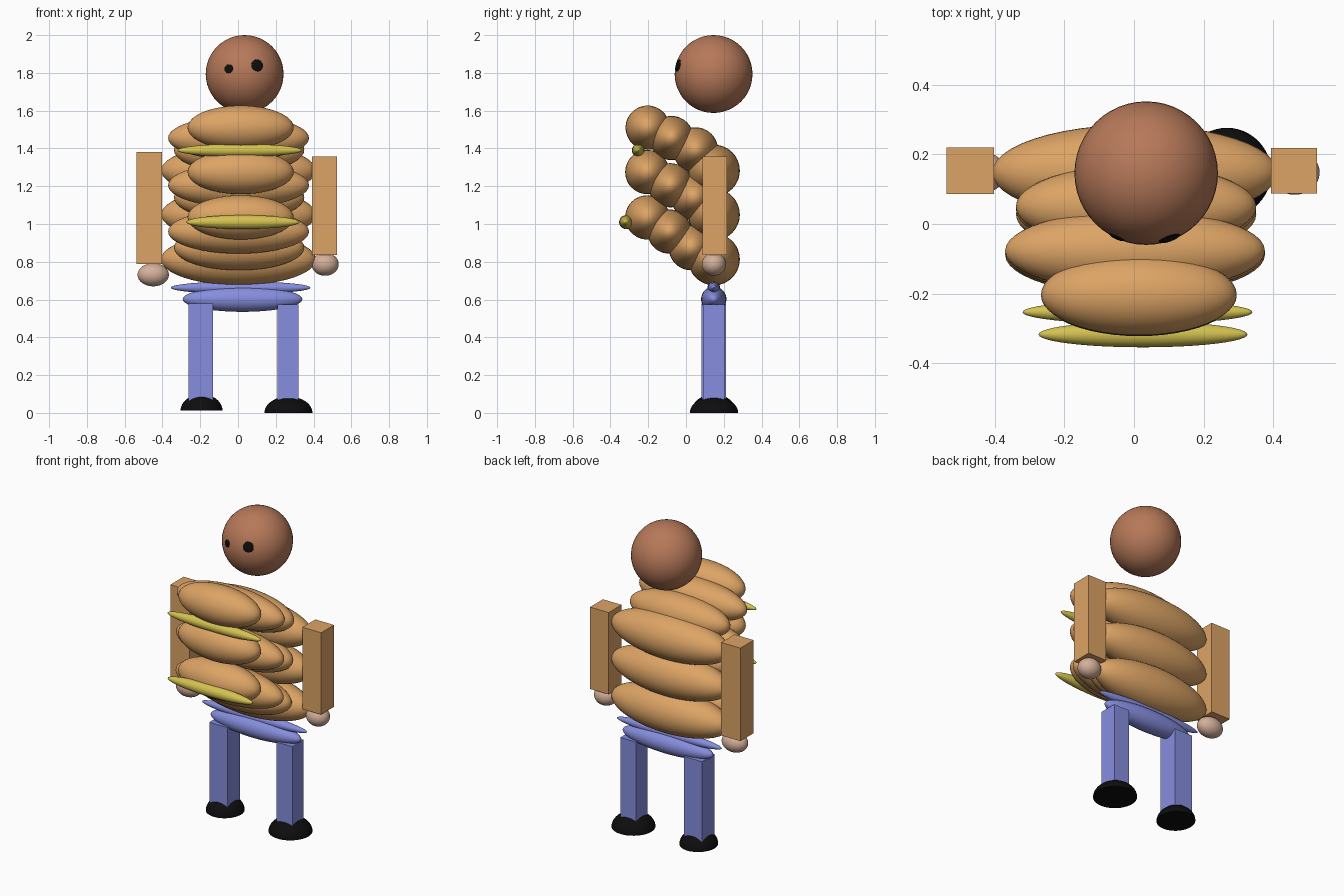
import bpy, bmesh, math
from mathutils import Vector, Matrix

if "Cube" in bpy.data.objects:
    bpy.data.objects.remove(bpy.data.objects["Cube"])


def material(name, rgb):
    m = bpy.data.materials.new(name)
    m.diffuse_color = (*rgb, 1.0)
    m.use_nodes = True
    m.node_tree.nodes["Principled BSDF"].inputs["Base Color"].default_value = m.diffuse_color
    return m


TAN = material("tan", (0.72, 0.37, 0.13))
BROWN = material("brown skin", (0.47, 0.19, 0.10))
PINK = material("pale pink", (0.66, 0.43, 0.32))
YELLOW = material("yellow", (0.66, 0.54, 0.08))
BLUE = material("periwinkle blue", (0.24, 0.27, 0.73))
BLACK = material("black", (0.004, 0.004, 0.004))


def finish(name, bm, mat, smooth=True):
    me = bpy.data.meshes.new(name)
    bm.to_mesh(me)
    bm.free()
    me.materials.append(mat)
    ob = bpy.data.objects.new(name, me)
    bpy.context.collection.objects.link(ob)
    if smooth:
        bpy.context.view_layer.objects.active = ob
        ob.select_set(True)
        bpy.ops.object.shade_smooth_by_angle(angle=math.radians(40))
        ob.select_set(False)
    return ob


def ellipsoid(name, center, radii, mat, rot=Matrix()):
    bm = bmesh.new()
    bmesh.ops.create_uvsphere(bm, u_segments=48, v_segments=24, radius=1)
    bm.transform(Matrix.Translation(center) @ rot @ Matrix.Diagonal((*radii, 1)))
    return finish(name, bm, mat)


def dome(name, center, radii, mat):
    # upper half of an ellipsoid with a flat closed base
    bm = bmesh.new()
    bmesh.ops.create_uvsphere(bm, u_segments=48, v_segments=24, radius=1)
    cut = bmesh.ops.bisect_plane(bm, geom=bm.verts[:] + bm.edges[:] + bm.faces[:],
                                 plane_co=(0, 0, 0), plane_no=(0, 0, 1), clear_inner=True)
    edges = [e for e in bm.edges if e.is_boundary]
    bmesh.ops.contextual_create(bm, geom=edges)
    bm.transform(Matrix.Translation(center) @ Matrix.Diagonal((*radii, 1)))
    bmesh.ops.recalc_face_normals(bm, faces=bm.faces[:])
    return finish(name, bm, mat)


def box(name, x, y, z, mat):
    lo, hi = Vector((x[0], y[0], z[0])), Vector((x[1], y[1], z[1]))
    bm = bmesh.new()
    bmesh.ops.create_cube(bm, size=1)
    bm.transform(Matrix.Translation((lo + hi) / 2) @ Matrix.Diagonal((*(hi - lo), 1)))
    return finish(name, bm, mat, smooth=False)


# head with two flush eyes
HEAD, R = Vector((0.035, 0.146, 1.794)), 0.206
ellipsoid("head", HEAD, (R, R, R), BROWN)
for name, x, z, r in (("left_eye", -0.05, 1.822, 0.024), ("right_eye", 0.102, 1.84, 0.032)):
    dx, dz = x - HEAD.x, z - HEAD.z
    n = Vector((dx, -math.sqrt(R * R - dx * dx - dz * dz), dz)).normalized()
    rot = n.to_track_quat('Z', 'Y').to_matrix().to_4x4()
    ellipsoid(name, HEAD + n * (R - 0.002), (r, r, 0.006), BLACK, rot)

# torso: four layers from front to back, three rolls each
layers = [
    # x, rx, r, (y, z) of the top, middle and bottom roll
    (0.014, 0.281, 0.117, ((-0.203, 1.51), (-0.205, 1.275), (-0.205, 1.035))),
    (0.003, 0.373, 0.117, ((-0.077, 1.455), (-0.083, 1.205), (-0.088, 0.96))),
    (0.006, 0.345, 0.120, ((0.050, 1.392), (0.042, 1.14), (0.028, 0.875))),
    (0.003, 0.410, 0.137, ((0.148, 1.283), (0.148, 1.05), (0.148, 0.813))),
]
for i, (x, rx, r, spots) in enumerate(layers):
    for j, (y, z) in enumerate(spots):
        ellipsoid(f"torso_roll_{i + 1}_{j + 1}", (x, y, z), (rx, r, r), TAN)

# yellow bands on the chest and belly
ellipsoid("upper_band", (0.01, -0.253, 1.39), (0.33, 0.034, 0.034), YELLOW)
ellipsoid("lower_band", (0.026, -0.317, 1.01), (0.30, 0.037, 0.037), YELLOW)

# arms and hands
box("left_arm", (-0.538, -0.402), (0.086, 0.22), (0.787, 1.38), TAN)
box("right_arm", (0.393, 0.525), (0.088, 0.218), (0.835, 1.357), TAN)
ellipsoid("left_hand", (-0.449, 0.148, 0.731), (0.083, 0.062, 0.061), PINK)
ellipsoid("right_hand", (0.461, 0.148, 0.787), (0.072, 0.064, 0.061), PINK)

# waist, hips and legs
ellipsoid("waist", (0.014, 0.147, 0.663), (0.37, 0.033, 0.033), BLUE)
ellipsoid("hips", (0.024, 0.147, 0.602), (0.317, 0.067, 0.067), BLUE)
box("left_leg", (-0.261, -0.132), (0.083, 0.211), (0.06, 0.578), BLUE)
box("right_leg", (0.209, 0.320), (0.09, 0.205), (0.06, 0.575), BLUE)

# domed shoes
dome("left_shoe", (-0.193, 0.147, 0.012), (0.111, 0.115, 0.087), BLACK)
dome("right_shoe", (0.267, 0.148, 0.0), (0.127, 0.128, 0.087), BLACK)
